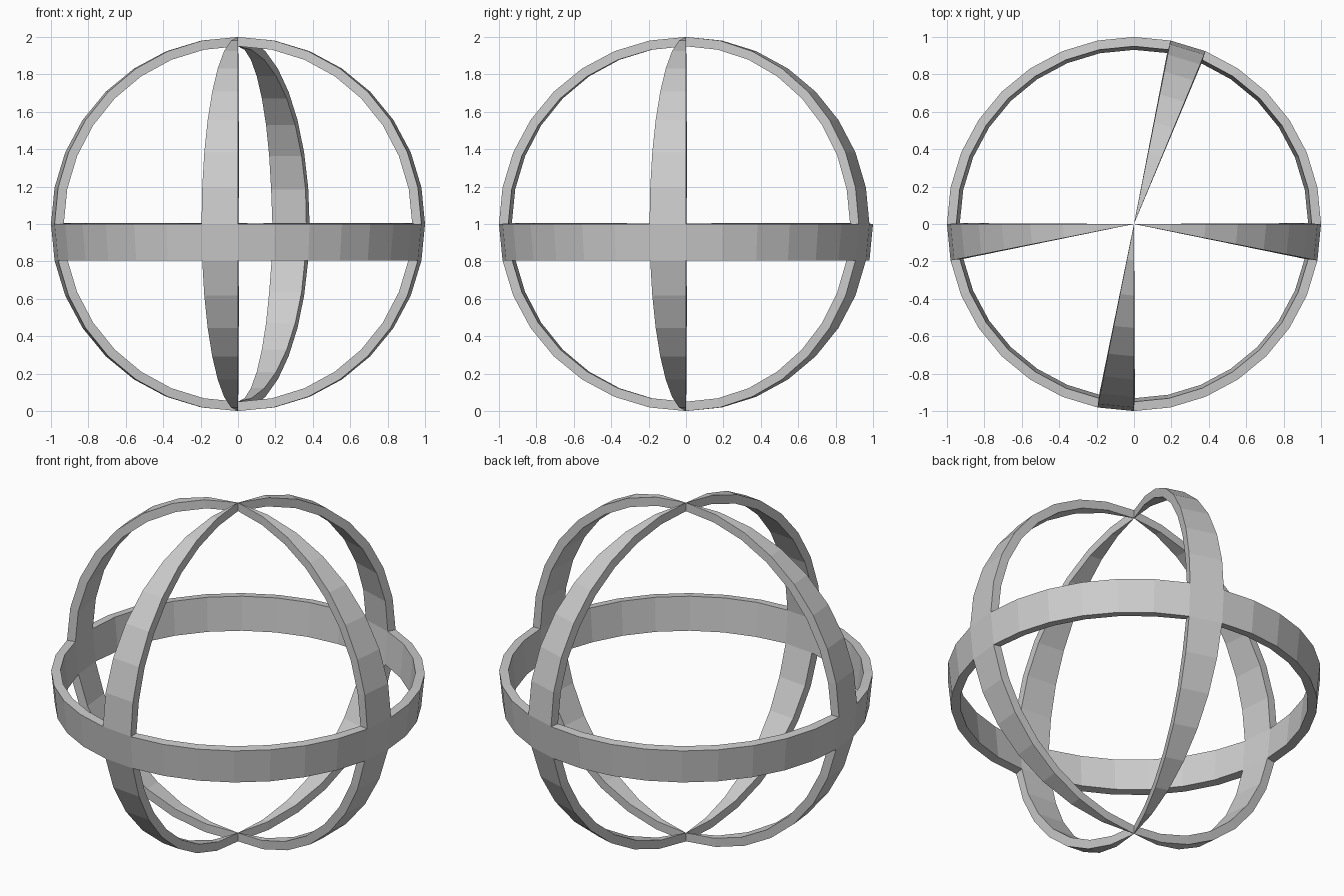
import bpy
import bmesh
import math

cube = bpy.data.objects.get("Cube")
if cube:
    bpy.data.objects.remove(cube, do_unlink=True)

SEGMENTS, RINGS = 32, 16
STEP = 360 / SEGMENTS
# Azimuth slots kept as pole-to-pole ribs: left, back, right, front
RIB_SLOTS = {31, 6, 16, 23}

grey = bpy.data.materials.new("plain grey")
grey.use_nodes = True
colour = (0.6, 0.6, 0.6, 1)
grey.diffuse_color = colour
grey.node_tree.nodes["Principled BSDF"].inputs["Base Color"].default_value = colour


def is_kept(face):
    """Keep the belt just below the equator and the four ribs."""
    c = face.calc_center_median()
    slot = int(math.degrees(math.atan2(c.y, c.x)) % 360 // STEP)
    belt = -math.sin(math.radians(STEP)) < c.z < 0
    return belt or slot in RIB_SLOTS


# Sphere cut down to a cage of joined strips
bm = bmesh.new()
bmesh.ops.create_uvsphere(bm, u_segments=SEGMENTS, v_segments=RINGS, radius=1)
unwanted = [f for f in bm.faces if not is_kept(f)]
bmesh.ops.delete(bm, geom=unwanted, context="FACES")
bmesh.ops.translate(bm, verts=bm.verts, vec=(0, 0, 1))
mesh = bpy.data.meshes.new("sphere_cage")
bm.to_mesh(mesh)
bm.free()
mesh.materials.append(grey)

cage = bpy.data.objects.new("sphere_cage", mesh)
bpy.context.collection.objects.link(cage)

# Wall thickness, grown inwards
wall = cage.modifiers.new("wall", "SOLIDIFY")
wall.thickness = 0.05
wall.offset = -1
